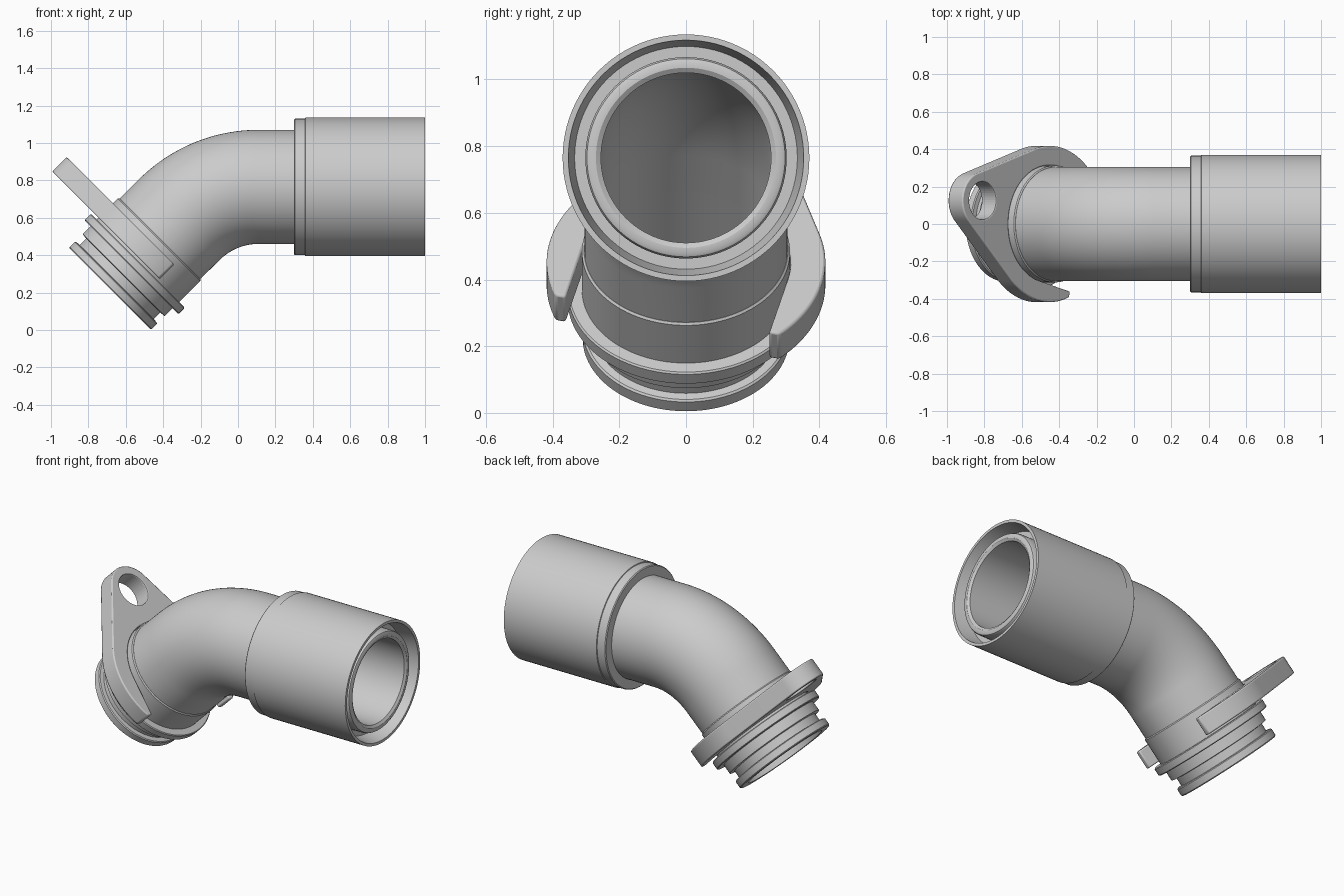
import bpy, bmesh
from math import radians, sin, cos, pi, acos
from mathutils import Matrix, Vector

if "Cube" in bpy.data.objects:
    bpy.data.objects.remove(bpy.data.objects["Cube"])

SEGMENTS = 96
PIPE_R, BORE_R = 0.305, 0.255
BEND_R, BEND_X, AXIS_Z = 0.6, 0.11, 0.765

grey = bpy.data.materials.new("light grey")
grey.use_nodes = True
grey.diffuse_color = (0.6, 0.6, 0.6, 1)
grey.node_tree.nodes["Principled BSDF"].inputs["Base Color"].default_value = (0.6, 0.6, 0.6, 1)

# Frames: z runs along each axis of the fitting
tilted = Matrix.Translation((-0.685, 0, 0.22)) @ Matrix.Rotation(radians(45), 4, 'Y')
level = Matrix.Translation((0, 0, AXIS_Z)) @ Matrix.Rotation(radians(90), 4, 'Y')


def finish(bm, name, smooth=True):
    bmesh.ops.recalc_face_normals(bm, faces=bm.faces)
    mesh = bpy.data.meshes.new(name)
    bm.to_mesh(mesh)
    bm.free()
    mesh.materials.append(grey)
    obj = bpy.data.objects.new(name, mesh)
    bpy.context.collection.objects.link(obj)
    if smooth:
        shade(obj)
    return obj


def shade(obj):
    bpy.ops.object.select_all(action='DESELECT')
    obj.select_set(True)
    bpy.context.view_layer.objects.active = obj
    bpy.ops.object.shade_smooth_by_angle(angle=radians(30))


def sweep(name, stations):
    """Closed skin through circles given as (frame, radius)."""
    bm = bmesh.new()
    rings = []
    for frame, r in stations:
        rings.append([bm.verts.new(frame @ Vector((r * cos(2 * pi * i / SEGMENTS),
                                                   r * sin(2 * pi * i / SEGMENTS), 0)))
                      for i in range(SEGMENTS)])
    for a, b in zip(rings, rings[1:] + rings[:1]):
        for i in range(SEGMENTS):
            j = (i + 1) % SEGMENTS
            bm.faces.new((a[i], a[j], b[j], b[i]))
    return finish(bm, name)


def lathe(name, frame, profile):
    return sweep(name, [(frame @ Matrix.Translation((0, 0, z)), r) for r, z in profile])


def arc(centre, r, start, end, steps):
    return [(centre + r * cos(start + (end - start) * i / steps),
             r * sin(start + (end - start) * i / steps)) for i in range(steps + 1)]


# Elbow: straight stub, 45 degree bend, straight stub
path = [tilted @ Matrix.Translation((0, 0, 0.37))]
for i in range(25):
    angle = radians(45 * (1 - i / 24))
    place = Vector((BEND_X - BEND_R * sin(angle), 0, AXIS_Z - BEND_R * (1 - cos(angle))))
    path.append(Matrix.Translation(place) @ Matrix.Rotation(radians(90) - angle, 4, 'Y'))
path.append(level @ Matrix.Translation((0, 0, 0.31)))
sweep("elbow_pipe", [(f, PIPE_R) for f in path] + [(f, BORE_R) for f in reversed(path)])

# Grooved spigot with its stop flange
lathe("grooved_spigot", tilted, [
    (BORE_R, 0), (0.304, 0), (0.31, 0.006), (0.31, 0.045), (0.304, 0.05),
    (0.28, 0.052), (0.28, 0.1), (0.31, 0.104), (0.31, 0.163),
    (0.35, 0.163), (0.355, 0.168), (0.355, 0.207), (0.35, 0.212),
    (0.312, 0.212), (0.312, 0.372), (0.306, 0.378), (BORE_R, 0.378)])

# Sleeve with collar, annular recess and inner tube
lathe("socket_sleeve", level, [
    (BORE_R, 0.3), (0.36, 0.3), (0.365, 0.305), (0.365, 0.358), (0.37, 0.36),
    (0.37, 1), (0.353, 1), (0.334, 0.9), (0.302, 0.9), (0.302, 0.965),
    (0.297, 0.975), (0.287, 0.98), (0.27, 0.98), (BORE_R, 0.97)])

# Clamp plate: hooked ring joined to a rounded ear
RING_R, SLOT_R, ARM_END = 0.418, 0.314, 0.235
EAR_X, EAR_R, HOLE_R = -0.525, 0.152, 0.1
touch = acos((RING_R - EAR_R) / EAR_X)
tip = acos(ARM_END / RING_R)
outline = (arc(0, RING_R, tip, touch, 28)
           + arc(EAR_X, EAR_R, touch, 2 * pi - touch, 24)
           + arc(0, RING_R, 2 * pi - touch, 2 * pi - tip, 28)
           + [(ARM_END, -SLOT_R)]
           + arc(0, SLOT_R, 1.5 * pi, 0.5 * pi, 48)
           + [(ARM_END, SLOT_R)])
plate_frame = tilted @ Matrix.Rotation(radians(-13.8), 4, 'Z')
bm = bmesh.new()
face = bm.faces.new([bm.verts.new((x, y, 0.225)) for x, y in outline])
top = bmesh.ops.extrude_face_region(bm, geom=[face])["geom"]
bmesh.ops.translate(bm, vec=(0, 0, 0.11), verts=[v for v in top if isinstance(v, bmesh.types.BMVert)])
bm.transform(plate_frame)
plate = finish(bm, "clamp_plate", False)

# Bolt hole through the ear
bm = bmesh.new()
bmesh.ops.create_cone(bm, cap_ends=True, segments=48, radius1=HOLE_R, radius2=HOLE_R, depth=0.4,
                      matrix=plate_frame @ Matrix.Translation((EAR_X, 0, 0.28)))
cutter = finish(bm, "bolt_hole_cutter", False)
cutter.hide_render = True
cutter.hide_viewport = True
hole = plate.modifiers.new("bolt_hole", 'BOOLEAN')
hole.object = cutter
hole.operation = 'DIFFERENCE'
hole.solver = 'EXACT'
bevel = plate.modifiers.new("edge_bevel", 'BEVEL')
bevel.width = 0.007
bevel.segments = 2
bevel.limit_method = 'ANGLE'
bevel.angle_limit = radians(50)
shade(plate)
